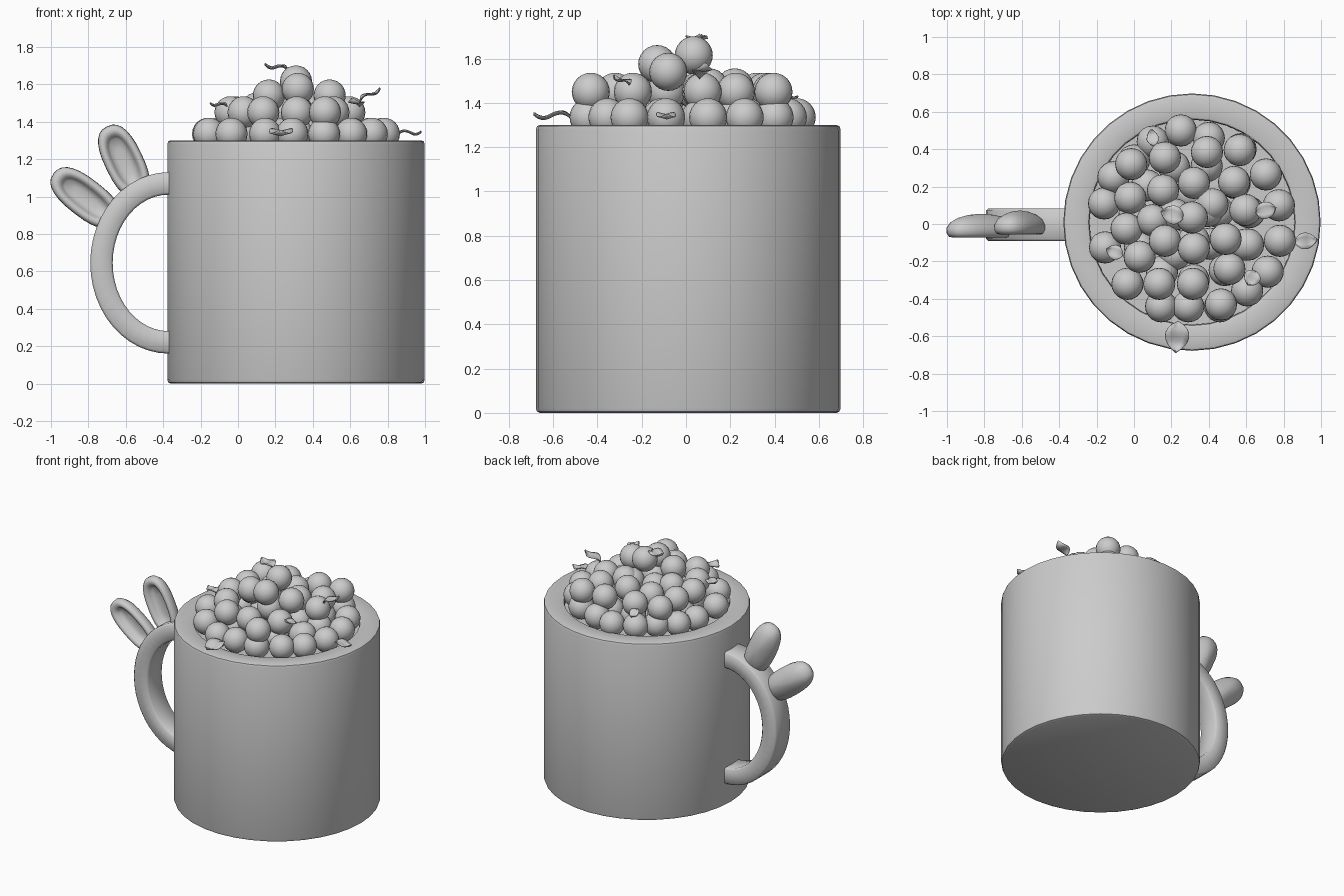
import bpy, bmesh, math
from mathutils import Matrix, Vector

if "Cube" in bpy.data.objects:
    bpy.data.objects.remove(bpy.data.objects["Cube"])

CX, CY = 0.31, 0.01


def finish(name, bm, angle=40):
    bmesh.ops.recalc_face_normals(bm, faces=bm.faces[:])
    me = bpy.data.meshes.new(name)
    bm.to_mesh(me)
    bm.free()
    ob = bpy.data.objects.new(name, me)
    bpy.context.collection.objects.link(ob)
    bpy.ops.object.select_all(action='DESELECT')
    bpy.context.view_layer.objects.active = ob
    ob.select_set(True)
    bpy.ops.object.shade_smooth_by_angle(angle=math.radians(angle))
    return ob


def loft(bm, rings, close=False, caps=True):
    """Skin a list of equally long closed rings of points."""
    vs = [[bm.verts.new(p) for p in r] for r in rings]
    n = len(vs[0])
    for a, b in zip(vs, vs[1:] + vs[:1] if close else vs[1:]):
        for i in range(n):
            j = (i + 1) % n
            bm.faces.new((a[i], a[j], b[j], b[i]))
    if caps and not close:
        bm.faces.new(vs[0])
        bm.faces.new(vs[-1])


def circle(r, z, n=36):
    return [(CX + r * math.cos(2 * math.pi * i / n),
             CY + r * math.sin(2 * math.pi * i / n), z) for i in range(n)]


# mug body: thick wall with softened edges
bm = bmesh.new()
loft(bm, [circle(r, z) for r, z in [
    (0.670, 0), (0.683, 0.006), (0.688, 0.02), (0.688, 1.28), (0.683, 1.295),
    (0.67, 1.30), (0.565, 1.30), (0.553, 1.295), (0.548, 1.28), (0.548, 0.14)]])
finish("mug_body", bm)

# filling surface under the berries
bm = bmesh.new()
loft(bm, [circle(0.55, 1.22), circle(0.55, 1.25)])
finish("filling", bm)

# handle: half oval band with bevelled rectangular section
bm = bmesh.new()
rings = []
section = [(0, -0.075), (0.012, -0.088), (0.108, -0.088), (0.12, -0.075),
           (0.12, 0.075), (0.108, 0.088), (0.012, 0.088), (0, 0.075)]
N = 24
for i in range(N + 1):
    a = math.pi * (0.5 + i / N)
    rings.append([(-0.37 + (0.30 + d) * math.cos(a), y - 0.004,
                   0.645 + (0.365 + d) * math.sin(a)) for d, y in section])
loft(bm, rings)
finish("handle", bm, 50)


# ears: rounded back, raised rim and scooped front
def ear(name, base, tip, width, y0):
    b, t = Vector((base[0], 0, base[1])), Vector((tip[0], 0, tip[1]))
    axis = t - b
    L = axis.length
    axis.normalize()
    side = Vector((-axis.z, 0, axis.x))
    mid = (b + t) / 2
    prof = [(0.08, 0.066), (0.4, 0.06), (0.7, 0.044), (0.9, 0.02), (1, -0.012),
            (0.99, -0.038), (0.93, -0.056), (0.84, -0.06), (0.75, -0.054),
            (0.69, -0.036), (0.62, -0.02), (0.35, -0.012), (0.06, -0.01)]
    rings = []
    for s, d in prof:
        ring = []
        for i in range(28):
            a = 2 * math.pi * i / 28
            c, q = math.cos(a), math.sin(a)
            u = math.copysign(abs(c) ** 0.8, c) * L / 2
            v = math.copysign(abs(q) ** 0.8, q) * width / 2
            # trim the width scale so the rim keeps an even thickness
            k = 1 - (1 - s) * (L / width) * 0.72 if s > 0.6 else s * 0.74
            k = max(k, 0.02)
            ring.append(mid + axis * u * s + side * v * k + Vector((0, y0 + d, 0)))
        rings.append(ring)
    loft(bm_ear := bmesh.new(), rings)
    finish(name, bm_ear, 60)


ear("ear_upper", (-0.52, 1.0), (-0.70, 1.375), 0.205, 0.005)
ear("ear_lower", (-0.645, 0.86), (-0.985, 1.125), 0.205, -0.012)

# berries: heaped in layers, x and y per layer height
layers = {
    1.335: [(.25, .50), (.10, .44), (-.11, .25), (-.16, .11), (.705, .265),
            (.775, .10), (.61, -.11), (.78, -.09), (.715, -.255), (.605, -.355),
            (-.155, -.125), (-.035, -.32), (.145, -.44), (.29, -.44), (.22, -.16)],
    1.45: [(.165, .355), (.39, .385), (.565, .395), (-.015, .32), (-.02, .14),
           (.155, .18), (.535, .225), (.595, .075), (-.04, -.025), (.03, -.175),
           (.51, -.24), (.315, -.32), (.135, -.32), (.465, -.43)],
    1.47: [(.32, .22), (.42, .105), (.10, .02)],
    1.54: [(.165, -.09), (.49, -.08)],
    1.575: [(.32, -.13)],
    1.615: [(.31, .035)],
}
spots = [(x, y, z) for z, pts in layers.items() for x, y in pts]
for r, n, z in [(0.31, 11, 1.33), (0.15, 5, 1.33), (0.1, 3, 1.45)]:
    for i in range(n):
        a = 2 * math.pi * (i + 0.3) / n
        spots.append((CX + r * math.cos(a), CY + r * math.sin(a), z))
# lower berries tucked below the heaped ones at the rim
spots += [(.40, .46, 1.335), (.57, .40, 1.335), (.46, -.44, 1.335), (0.0, .34, 1.335)]
bm = bmesh.new()
for p in spots:
    bmesh.ops.create_uvsphere(bm, u_segments=20, v_segments=12, radius=0.086,
                              matrix=Matrix.Translation(p))
finish("berries", bm)


# leaves: thin pointed blades with a gentle curl
def leaf(bm, pos, heading, pitch, length, width):
    m = (Matrix.Translation(pos) @ Matrix.Rotation(math.radians(heading), 4, 'Z')
         @ Matrix.Rotation(math.radians(-pitch), 4, 'Y'))
    rows = []
    for i in range(9):
        t = i / 8
        w = width / 2 * max(0.05, math.sin(math.pi * t ** 0.9) ** 0.8 if 0 < t < 1 else 0)
        z = 0.1 * length * math.sin(2 * math.pi * t)
        rows.append([bm.verts.new(m @ Vector(((t - 0.5) * length, s * w,
                     z + 0.1 * width * abs(s)))) for s in (-1, -.5, 0, .5, 1)])
    for a, b in zip(rows, rows[1:]):
        for j in range(4):
            bm.faces.new((a[j], a[j + 1], b[j + 1], b[j]))


bm = bmesh.new()
for args in [
    ((.23, -.605, 1.335), -95, 5, .17, .13),
    ((.92, -.09, 1.335), 5, 5, .125, .09),
    ((.71, .075, 1.54), 15, 32, .13, .09),
    ((.205, .05, 1.69), 165, 12, .125, .10),
    ((-.105, -.15, 1.485), 160, 10, .10, .08),
    ((.10, .46, 1.435), 100, -10, .09, .065),
    ((.63, -.29, 1.50), -120, 25, .09, .09),
]:
    leaf(bm, *args)
leaves = finish("leaves", bm, 60)
mod = leaves.modifiers.new("thickness", 'SOLIDIFY')
mod.thickness = 0.005
